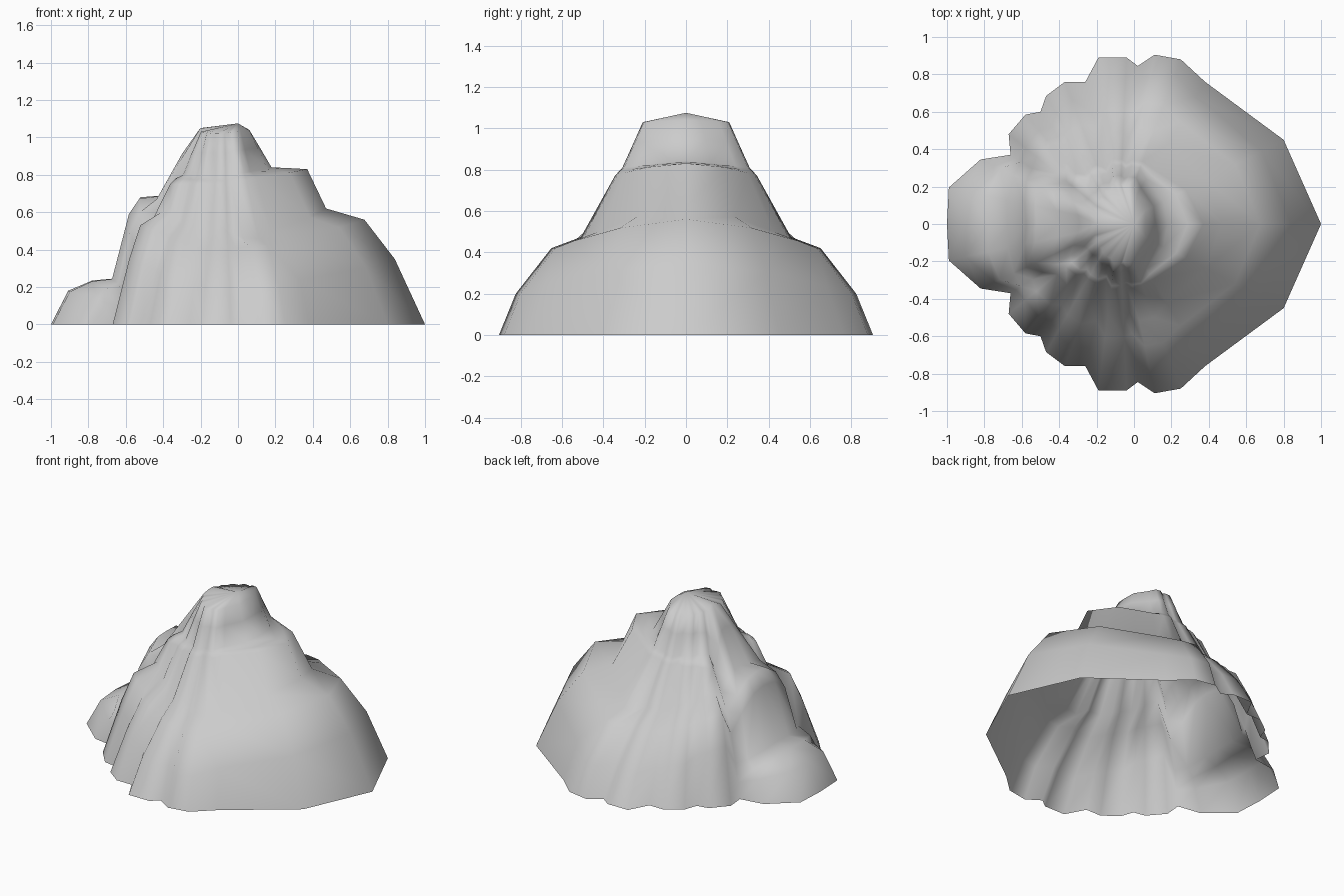
import bpy, bmesh

if "Cube" in bpy.data.objects:
    bpy.data.objects.remove(bpy.data.objects["Cube"])

# Slope profiles, foot to crown: (fraction of the foot's distance from the axis, height)
RIGHT = [(.85, .35), (.70, .56), (.51, .62), (.417, .83), (.34, .835), (.24, .84), (.18, .95), (.13, 1.04)]
FLANK = [(.91, .20), (.72, .42), (.57, .46), (.38, .77), (.36, .79), (.34, .81), (.28, .93), (.23, 1.03)]
STEEP = [(.87, .20), (.68, .40), (.55, .50), (.39, .75), (.37, .77), (.35, .79), (.29, .92), (.24, 1.02)]
SHOULDER = [(.85, .35), (.75, .53), (.56, .60), (.48, .75), (.43, .78), (.36, .80), (.28, .92), (.20, 1.03)]
GULLY = [(.95, .10), (.90, .21), (.80, .38), (.70, .50), (.58, .60), (.45, .70), (.32, .88), (.20, 1.03)]
LOBE_SIDE = [(.90, .13), (.86, .19), (.76, .22), (.67, .50), (.60, .60), (.48, .67), (.33, .85), (.18, 1.03)]
LOBE = [(.90, .18), (.76, .235), (.64, .245), (.54, .60), (.48, .68), (.35, .69), (.23, .92), (.13, 1.05)]


def mix(a, b, t):
    return [(p[0] + (q[0] - p[0]) * t, p[1] + (q[1] - p[1]) * t) for p, q in zip(a, b)]


# Foot outline of the back half with the slope rising from each point
spokes = [
    (1, 0, RIGHT), (.8, .45, mix(RIGHT, FLANK, .3)), (.38, .76, mix(RIGHT, FLANK, .75)),
    (.25, .88, FLANK), (.11, .905, FLANK), (.02, .845, mix(FLANK, STEEP, .7)),
    (-.04, .89, STEEP), (-.19, .89, STEEP), (-.26, .76, STEEP),
    (-.37, .76, mix(STEEP, SHOULDER, .3)), (-.47, .685, mix(STEEP, SHOULDER, .4)),
    (-.50, .60, mix(STEEP, SHOULDER, .6)), (-.58, .585, mix(STEEP, SHOULDER, .8)),
    (-.67, .48, SHOULDER), (-.66, .37, GULLY), (-.82, .345, LOBE_SIDE),
    (-.99, .195, mix(LOBE, LOBE_SIDE, .1)), (-1, 0, LOBE),
]

# Open half shell, lofted between neighbouring slopes up to the summit
AXIS_X = -.08
bm = bmesh.new()
columns = []
for x, y, profile in spokes:
    columns.append([bm.verts.new((AXIS_X + (x - AXIS_X) * f, y * f, z))
                    for f, z in [(1, 0)] + profile])
summit = bm.verts.new((0, 0, 1.075))
for a, b in zip(columns, columns[1:]):
    for i in range(len(a) - 1):
        bm.faces.new((a[i], b[i], b[i + 1], a[i + 1]))
    bm.faces.new((a[-1], b[-1], summit))
mesh = bpy.data.meshes.new("rock_mound")
bm.to_mesh(mesh)
bm.free()
rock = bpy.data.objects.new("rock_mound", mesh)
bpy.context.collection.objects.link(rock)

# Mirror to the front half
mirror = rock.modifiers.new("mirror", 'MIRROR')
mirror.use_axis = (False, True, False)
mirror.merge_threshold = .001

for p in mesh.polygons:
    p.use_smooth = True
